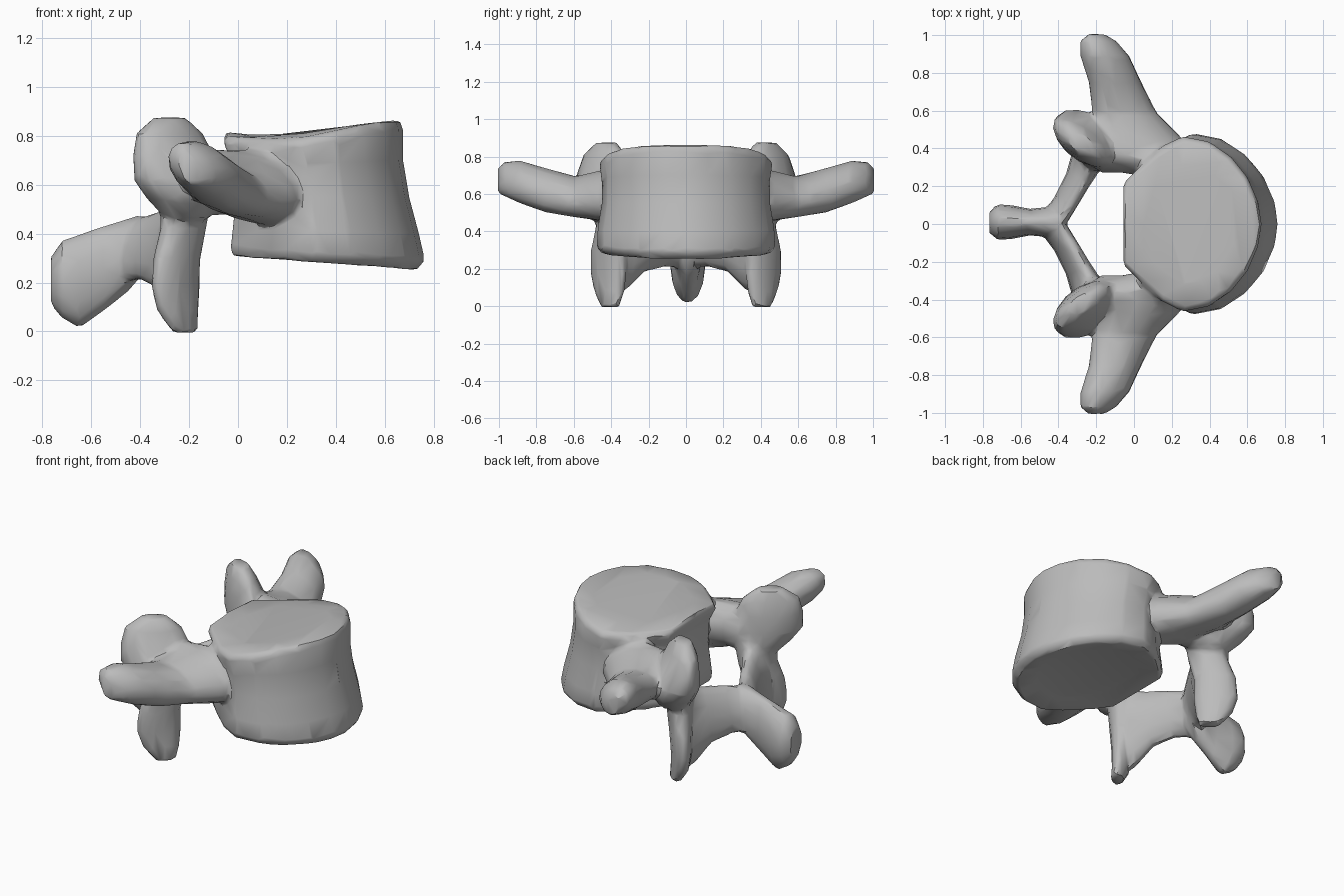
import bpy, bmesh, math
from mathutils import Vector

cube = bpy.data.objects.get("Cube")
if cube:
    bpy.data.objects.remove(cube, do_unlink=True)

bone = bpy.data.materials.new("bone_grey")
bone.use_nodes = True
bone.diffuse_color = (0.5, 0.5, 0.5, 1)
bone.node_tree.nodes["Principled BSDF"].inputs["Base Color"].default_value = (0.5, 0.5, 0.5, 1)

bm = bmesh.new()


def skin(rings):
    """Join rings of points into one closed solid."""
    loops = [[bm.verts.new(p) for p in ring] for ring in rings]
    n = len(loops[0])
    faces = [bm.faces.new(loops[0]), bm.faces.new(loops[-1][::-1])]
    for a, b in zip(loops, loops[1:]):
        for i in range(n):
            j = (i + 1) % n
            faces.append(bm.faces.new((a[j], a[i], b[i], b[j])))
    bmesh.ops.recalc_face_normals(bm, faces=faces)


def limb(stations, side=1, n=14):
    """Loft ellipses given as (centre, half axis u, half axis v)."""
    rings = []
    for c, u, v in stations:
        ring = []
        for k in range(n):
            t = math.tau * k / n
            p = Vector(c) + Vector(u) * math.cos(t) + Vector(v) * math.sin(t)
            p.y *= side
            ring.append(p)
        rings.append(ring)
    skin(rings)


# Vertebral body: rounded outline, flat at the back, slightly waisted
half = [(0, 0.45), (0.12, 0.64), (0.28, 0.87), (0.43, 0.98), (0.62, 0.92),
        (0.78, 0.75), (0.9, 0.52), (0.975, 0.25)]
outline = [(0, 0)] + half + [(1, 0)] + [(x, -y) for x, y in reversed(half)]


def body_ring(back_z, front_z, x0, x1, width, drop=0):
    """One level of the body; drop lowers its rear corners."""
    return [(x0 + (x1 - x0) * x, width * y,
             back_z + (front_z - back_z) * x - drop * y * y * (1 - x)) for x, y in outline]


skin([body_ring(*level) for level in (
    (0.33, 0.285, 0.1, 0.62, 0.33),
    (0.305, 0.25, -0.02, 0.73, 0.46),
    (0.34, 0.29, -0.03, 0.765, 0.49),
    (0.42, 0.40, -0.02, 0.74, 0.485),
    (0.55, 0.55, -0.01, 0.70, 0.46),
    (0.70, 0.70, -0.02, 0.675, 0.46, 0.03),
    (0.785, 0.835, -0.06, 0.675, 0.475, 0.08),
    (0.815, 0.865, -0.05, 0.66, 0.45, 0.08),
    (0.805, 0.855, 0.05, 0.56, 0.33, 0.03))])

for s in (1, -1):
    # Pedicle
    limb([((x, y, z), (0, hy, 0), (0, 0, hz)) for x, y, z, hy, hz in (
        (0.24, 0.33, 0.57, 0.1, 0.18), (0.08, 0.36, 0.6, 0.11, 0.14),
        (-0.06, 0.38, 0.61, 0.11, 0.135), (-0.17, 0.4, 0.61, 0.13, 0.14),
        (-0.27, 0.43, 0.58, 0.1, 0.11))], s)
    # Transverse process with its flared root
    limb([((x, y, z), (hx, 0, -0.05), (0.02, 0, hz)) for x, y, z, hx, hz in (
        (0.08, 0.34, 0.59, 0.24, 0.15), (0.02, 0.47, 0.59, 0.22, 0.125),
        (-0.05, 0.59, 0.585, 0.17, 0.1), (-0.1, 0.75, 0.62, 0.14, 0.11),
        (-0.155, 0.89, 0.665, 0.13, 0.105), (-0.19, 0.97, 0.68, 0.095, 0.08),
        (-0.2, 1.005, 0.67, 0.04, 0.05))], s)
    # Superior articular process, a broad diagonal plate with a thick base
    limb([((x, y, z), (-a, 0.75 * a, 0), (0.75 * b, b, 0)) for x, y, z, a, b in (
        (-0.21, 0.42, 0.46, 0.07, 0.07), (-0.23, 0.45, 0.54, 0.12, 0.1),
        (-0.255, 0.455, 0.62, 0.155, 0.1), (-0.265, 0.44, 0.72, 0.155, 0.08),
        (-0.28, 0.435, 0.81, 0.13, 0.06), (-0.28, 0.425, 0.875, 0.06, 0.035))], s)
    # Inferior articular process, a thin plate on the same diagonal
    limb([((x, y, z), (-a, 0.9 * a, 0), (0.7 * b, b, 0)) for x, y, z, a, b in (
        (-0.21, 0.38, 0.56, 0.09, 0.07), (-0.225, 0.385, 0.42, 0.085, 0.06),
        (-0.25, 0.415, 0.3, 0.09, 0.05), (-0.255, 0.415, 0.18, 0.095, 0.045),
        (-0.245, 0.41, 0.08, 0.08, 0.04), (-0.215, 0.405, -0.005, 0.045, 0.03))], s)
    # Lamina, a leaning web reaching down the inferior process
    limb([((x, y, (lo + hi) / 2), (t, -0.8 * t, 0), (0.035, 0, (hi - lo) / 2))
          for x, y, lo, hi, t in (
              (-0.23, 0.39, 0.05, 0.6, 0.05), (-0.255, 0.33, 0.08, 0.56, 0.065),
              (-0.3, 0.23, 0.18, 0.51, 0.05), (-0.365, 0.11, 0.21, 0.49, 0.045),
              (-0.44, 0, 0.2, 0.46, 0.05))], s)

# Spinous process
limb([((x, 0.01, (lo + hi) / 2), (0, hy, 0), (0, 0, (hi - lo) / 2)) for x, lo, hi, hy in (
    (-0.38, 0.24, 0.485, 0.05), (-0.45, 0.16, 0.465, 0.08), (-0.55, 0.08, 0.435, 0.07),
    (-0.65, 0.01, 0.4, 0.09), (-0.72, 0.05, 0.375, 0.095), (-0.765, 0.11, 0.31, 0.06))])

mesh = bpy.data.meshes.new("vertebra")
bm.to_mesh(mesh)
bm.free()
obj = bpy.data.objects.new("vertebra", mesh)
bpy.context.collection.objects.link(obj)

# Fuse the parts into one bone surface, soften the joins, reduce to facets
remesh = obj.modifiers.new("fuse", 'REMESH')
remesh.mode = 'VOXEL'
remesh.voxel_size = 0.015
soften = obj.modifiers.new("soften", 'SMOOTH')
soften.factor = 0.5
soften.iterations = 3
facets = obj.modifiers.new("facets", 'DECIMATE')
facets.ratio = 0.045
final = bpy.data.meshes.new_from_object(obj.evaluated_get(bpy.context.evaluated_depsgraph_get()))
obj.modifiers.clear()
obj.data = final
bpy.data.meshes.remove(mesh)
final.name = "vertebra"
final.materials.clear()
final.materials.append(bone)

for o in bpy.context.selected_objects:
    o.select_set(False)
obj.select_set(True)
bpy.context.view_layer.objects.active = obj
bpy.ops.object.shade_smooth_by_angle(angle=math.radians(35))
